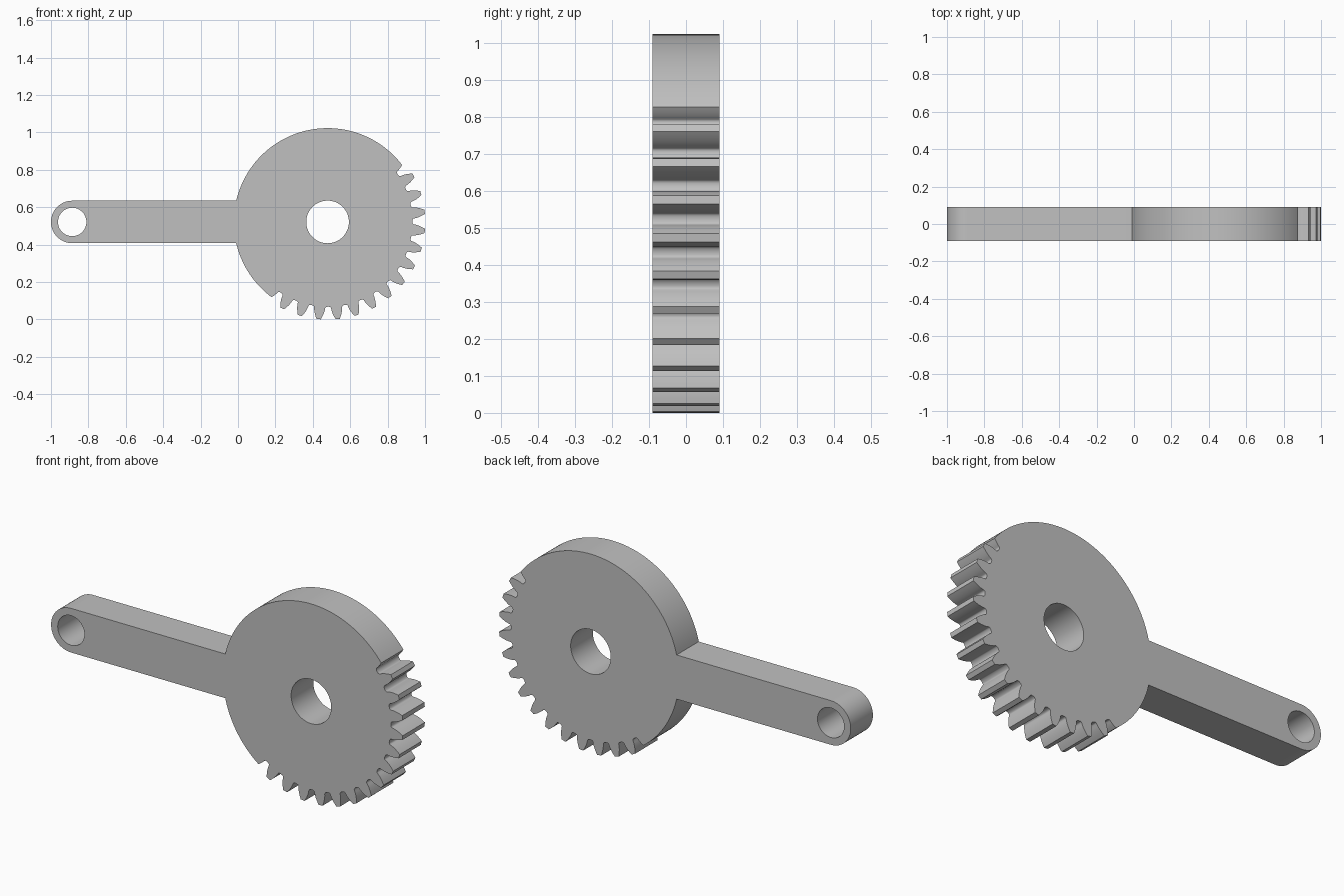
import bpy, bmesh, math
from mathutils import Vector

if "Cube" in bpy.data.objects:
    bpy.data.objects.remove(bpy.data.objects["Cube"])

CX, CZ = 0.479, 0.521            # gear centre
DEPTH = 0.18
DISC_R, TIP_R, ROOT_R = 0.5015, 0.522, 0.453
PITCH_R, TEETH = 0.491, 32
BASE_R = PITCH_R * math.cos(math.radians(20))
STEP = 2 * math.pi / TEETH
ARM_R = 0.1135                   # half height of the arm
EYE_X = -1 + ARM_R
FIRST_GAP = math.radians(-123.4)
GAPS = 15


def inv(a):
    return math.tan(a) - a


def half_gap(r):
    """Half angle of the space between two involute teeth at radius r."""
    return STEP / 4 - inv(math.radians(20)) + inv(math.acos(min(1, BASE_R / r)))


def polar(a, r, cx=CX):
    return (cx + r * math.cos(a), CZ + r * math.sin(a))


def arc(cx, r, a0, a1, n):
    return [polar(a0 + (a1 - a0) * i / n, r, cx) for i in range(n + 1)]


def flank(top):
    """One side of a tooth space, from the outer edge down to the root."""
    pts = [(half_gap(r), r) for r in (top + (BASE_R - top) * i / 6 for i in range(7))]
    h = pts[-1][0]
    return pts + [(h * 0.93, 0.4585), (h * 0.78, 0.4560), (h * 0.52, 0.4538)]


# Tooth spaces, running anticlockwise; the end ones blend into the plain rim
outline = []
for k in range(GAPS):
    c = FIRST_GAP + k * STEP
    left = flank(DISC_R if k == 0 else TIP_R)
    right = flank(DISC_R if k == GAPS - 1 else TIP_R)
    outline += [polar(c - a, r) for a, r in left]
    outline.append(polar(c, ROOT_R))
    outline += [polar(c + a, r) for a, r in reversed(right)]

# Plain rim, arm with rounded end, plain rim again
join = math.asin(ARM_R / DISC_R)
rim_start = FIRST_GAP + (GAPS - 1) * STEP + half_gap(DISC_R)
rim_end = FIRST_GAP - half_gap(DISC_R) + 2 * math.pi
outline += arc(CX, DISC_R, rim_start, math.pi - join, 64)[1:]
outline += arc(EYE_X, ARM_R, math.pi / 2, 3 * math.pi / 2, 32)
outline += arc(CX, DISC_R, math.pi + join, rim_end, 20)[:-1]

# Shaft hole and pin hole
shaft_hole = arc(CX, 0.114, 0, 2 * math.pi, 64)[:-1]
pin_hole = arc(EYE_X, 0.076, 0, 2 * math.pi, 48)[:-1]

# Fill the profile and extrude it through the thickness
bm = bmesh.new()
edges = []
for loop in (outline, shaft_hole, pin_hole):
    vs = [bm.verts.new((x, -DEPTH / 2, z)) for x, z in loop]
    edges += [bm.edges.new((v, vs[i - 1])) for i, v in enumerate(vs)]
bmesh.ops.triangle_fill(bm, use_beauty=True, edges=edges, normal=Vector((0, -1, 0)))
ext = bmesh.ops.extrude_face_region(bm, geom=bm.faces[:], use_keep_orig=True)
bmesh.ops.translate(bm, vec=(0, DEPTH, 0),
                    verts=[g for g in ext["geom"] if isinstance(g, bmesh.types.BMVert)])
bmesh.ops.recalc_face_normals(bm, faces=bm.faces[:])

mesh = bpy.data.meshes.new("gear_lever")
bm.to_mesh(mesh)
bm.free()
gear = bpy.data.objects.new("gear_lever", mesh)
bpy.context.collection.objects.link(gear)

steel = bpy.data.materials.new("plain grey")
steel.diffuse_color = (0.53, 0.53, 0.53, 1)
steel.use_nodes = True
steel.node_tree.nodes["Principled BSDF"].inputs["Base Color"].default_value = steel.diffuse_color
mesh.materials.append(steel)

bpy.context.view_layer.objects.active = gear
gear.select_set(True)
bpy.ops.object.shade_smooth_by_angle(angle=math.radians(30))
